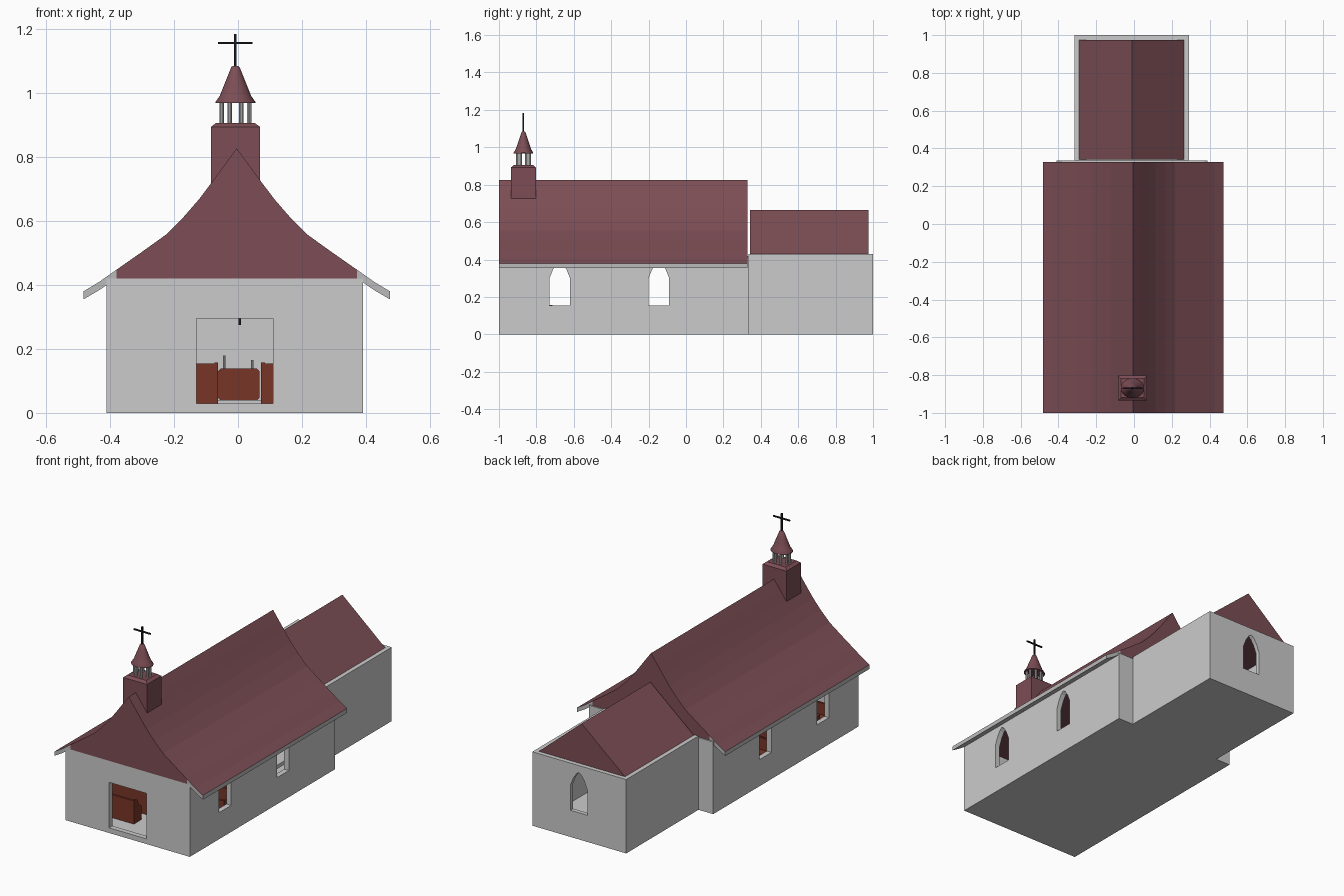
import bpy, bmesh, math
from mathutils import Vector

if "Cube" in bpy.data.objects:
    bpy.data.objects.remove(bpy.data.objects["Cube"])


def material(name, rgb):
    m = bpy.data.materials.new(name)
    m.diffuse_color = (*rgb, 1)
    m.use_nodes = True
    m.node_tree.nodes["Principled BSDF"].inputs["Base Color"].default_value = m.diffuse_color
    return m


RED = material("roof_red", (0.20, 0.075, 0.09))
WOOD = material("wood", (0.19, 0.035, 0.02))
BLACK = material("iron", (0.01, 0.01, 0.012))
GREY = material("plain_grey", (0.5, 0.5, 0.5))


def finish(name, bm, mat=None):
    bmesh.ops.recalc_face_normals(bm, faces=bm.faces)
    me = bpy.data.meshes.new(name)
    bm.to_mesh(me)
    bm.free()
    ob = bpy.data.objects.new(name, me)
    bpy.context.collection.objects.link(ob)
    if mat:
        me.materials.append(mat)
    return ob


def prism(name, pts, axis, a, b, mat=None):
    """Extrude a 2D outline along x, y or z from a to b."""
    def place(p, t):
        return {"x": (t, p[0], p[1]), "y": (p[0], t, p[1]), "z": (p[0], p[1], t)}[axis]
    bm = bmesh.new()
    lo = [bm.verts.new(place(p, a)) for p in pts]
    hi = [bm.verts.new(place(p, b)) for p in pts]
    bm.faces.new(lo)
    bm.faces.new(hi)
    for i in range(len(pts)):
        j = (i + 1) % len(pts)
        bm.faces.new((lo[i], lo[j], hi[j], hi[i]))
    return finish(name, bm, mat)


def box(name, x0, x1, y0, y1, z0, z1, mat=None):
    return prism(name, [(x0, y0), (x1, y0), (x1, y1), (x0, y1)], "z", z0, z1, mat)


def lathe(name, prof, centre, sides, mat=None, sy=1.0):
    """Turn (radius, z) points into a closed round solid."""
    bm = bmesh.new()
    rings = []
    for r, z in prof:
        rings.append([bm.verts.new((centre[0] + r * math.cos(k * math.tau / sides),
                                    centre[1] + sy * r * math.sin(k * math.tau / sides), z))
                      for k in range(sides)])
    for a, b in zip(rings, rings[1:]):
        for k in range(sides):
            n = (k + 1) % sides
            bm.faces.new((a[k], a[n], b[n], b[k]))
    bm.faces.new(rings[0])
    bm.faces.new(rings[-1])
    ob = finish(name, bm, mat)
    bpy.context.view_layer.objects.active = ob
    ob.select_set(True)
    bpy.ops.object.shade_smooth_by_angle(angle=math.radians(35))
    ob.select_set(False)
    return ob


def cut(ob, cutters):
    for c in cutters:
        m = ob.modifiers.new("cut", "BOOLEAN")
        m.object, m.operation, m.solver = c, "DIFFERENCE", "EXACT"
    dg = bpy.context.evaluated_depsgraph_get()
    me = bpy.data.meshes.new_from_object(ob.evaluated_get(dg))
    ob.modifiers.clear()
    ob.data = me
    for c in cutters:
        bpy.data.objects.remove(c)


def window(c):
    half = [(0.055, 0.155), (0.055, 0.30), (0.037, 0.345), (0.018, 0.375)]
    return [(c + u, z) for u, z in half] + [(c, 0.39)] + [(c - u, z) for u, z in half[::-1]]


# Nave and chancel walls, hollow with floor, door and pointed windows
nave = box("nave_walls", -0.41, 0.39, -1, 0.335, 0, 0.42)
cut(nave, [box("c", -0.38, 0.36, -0.97, 0.31, 0.02, 0.5),
           box("c", -0.13, 0.11, -1.1, -0.9, 0.03, 0.295),
           prism("c", window(-0.675), "x", -0.6, 0.6),
           prism("c", window(-0.145), "x", -0.6, 0.6)])
chancel = box("chancel_walls", -0.315, 0.29, 0.335, 1, 0, 0.43)
cut(chancel, [box("c", -0.29, 0.265, 0.36, 0.975, 0.02, 0.5),
              prism("c", window(-0.01), "y", 0.9, 1.1)])

# Nave roof: swept curved gable
RX = -0.004
curve = [(0.376, 0.447), (0.30, 0.50), (0.222, 0.556), (0.165, 0.613), (0.118, 0.667),
         (0.078, 0.72), (0.04, 0.772)]
outline = [(0.376, 0.42)] + curve
prism("nave_roof", [(RX + x, z) for x, z in outline] + [(RX, 0.826)]
      + [(RX - x, z) for x, z in outline[::-1]], "y", -1, 0.328, RED)

# Eaves: grey boards with red top
for s, side in ((1, "right"), (-1, "left")):
    e = [(0.376, 0.447), (0.43, 0.409), (0.478, 0.38), (0.478, 0.355), (0.43, 0.383), (0.376, 0.42)]
    ob = prism("eave_" + side, [(RX + s * x, z) for x, z in e], "y", -1, 0.328, GREY)
    ob.data.materials.append(RED)
    for f in ob.data.polygons:
        if f.normal.z > 0.3:
            f.material_index = 1

# Chancel roof
prism("chancel_roof", [(-0.29, 0.43), (0.265, 0.43), (-0.01, 0.665)], "y", 0.342, 0.975, RED)

# Bell tower base with bevelled cap
TX, TY = -0.008, -0.869
box("tower_base", TX - 0.077, TX + 0.077, TY - 0.066, TY + 0.066, 0.715, 0.893, RED)
bm = bmesh.new()
rings = [[bm.verts.new((TX + sx * w, TY + sy * d, z))
          for sx, sy in ((-1, -1), (1, -1), (1, 1), (-1, 1))]
         for w, d, z in ((0.077, 0.066, 0.893), (0.06, 0.05, 0.906))]
bm.faces.new(rings[0])
bm.faces.new(rings[1])
for k in range(4):
    n = (k + 1) % 4
    bm.faces.new((rings[0][k], rings[0][n], rings[1][n], rings[1][k]))
finish("tower_cap", bm, RED)

# Belfry columns
for k in range(8):
    a = (k + 0.5) * math.tau / 8
    lathe("belfry_column_%d" % (k + 1), [(0.007, 0.904), (0.007, 0.972)],
          (TX + 0.046 * math.cos(a), TY + 0.036 * math.sin(a)), 10)

# Flared spire and cross
lathe("spire", [(0.062, 0.968), (0.062, 0.972), (0.049, 0.99), (0.037, 1.02),
                (0.025, 1.05), (0.013, 1.08), (0.008, 1.084)], (TX, TY), 32, RED, 0.84)
box("cross_post", TX - 0.004, TX + 0.004, TY - 0.004, TY + 0.004, 1.08, 1.184, BLACK)
box("cross_arm", TX - 0.054, TX + 0.054, TY - 0.004, TY + 0.004, 1.152, 1.159, BLACK)

# Pews in two banks
for row in range(5):
    y = -0.87 + row * 0.135
    for side, x0, x1 in (("left", -0.35, -0.062), ("right", 0.072, 0.33)):
        tag = "%s_%d" % (side, row + 1)
        box("pew_back_" + tag, x0, x1, y, y + 0.012, 0.02, 0.155, WOOD)
        box("pew_seat_" + tag, x0, x1, y + 0.012, y + 0.06, 0.075, 0.087, WOOD)
        end = [(0, 0.02), (0.07, 0.02), (0.07, 0.10), (0.05, 0.115), (0.03, 0.15),
               (0.018, 0.158), (0, 0.158)]
        for i, xe in enumerate((x0, x1 - 0.012)):
            prism("pew_end_%s_%d" % (tag, i + 1), [(y + u, z) for u, z in end],
                  "x", xe, xe + 0.012, WOOD)

# Altar with candles, and a cross on the wall behind
box("altar_step", -0.16, 0.16, 0.08, 0.30, 0.02, 0.04)
prism("altar", [(-0.062, 0.047), (-0.055, 0.04), (0.06, 0.04), (0.067, 0.047), (0.067, 0.13),
                (0.06, 0.138), (-0.055, 0.138), (-0.062, 0.13)], "y", 0.14, 0.22, WOOD)
for name, x, top in (("left", -0.043, 0.18), ("right", 0.045, 0.165)):
    lathe("candle_" + name, [(0.004, 0.137), (0.004, top)], (x, 0.18), 10)
box("wall_cross_post", 0.001, 0.009, 0.30, 0.312, 0.275, 0.40, BLACK)
box("wall_cross_arm", -0.03, 0.04, 0.30, 0.312, 0.36, 0.368, BLACK)
